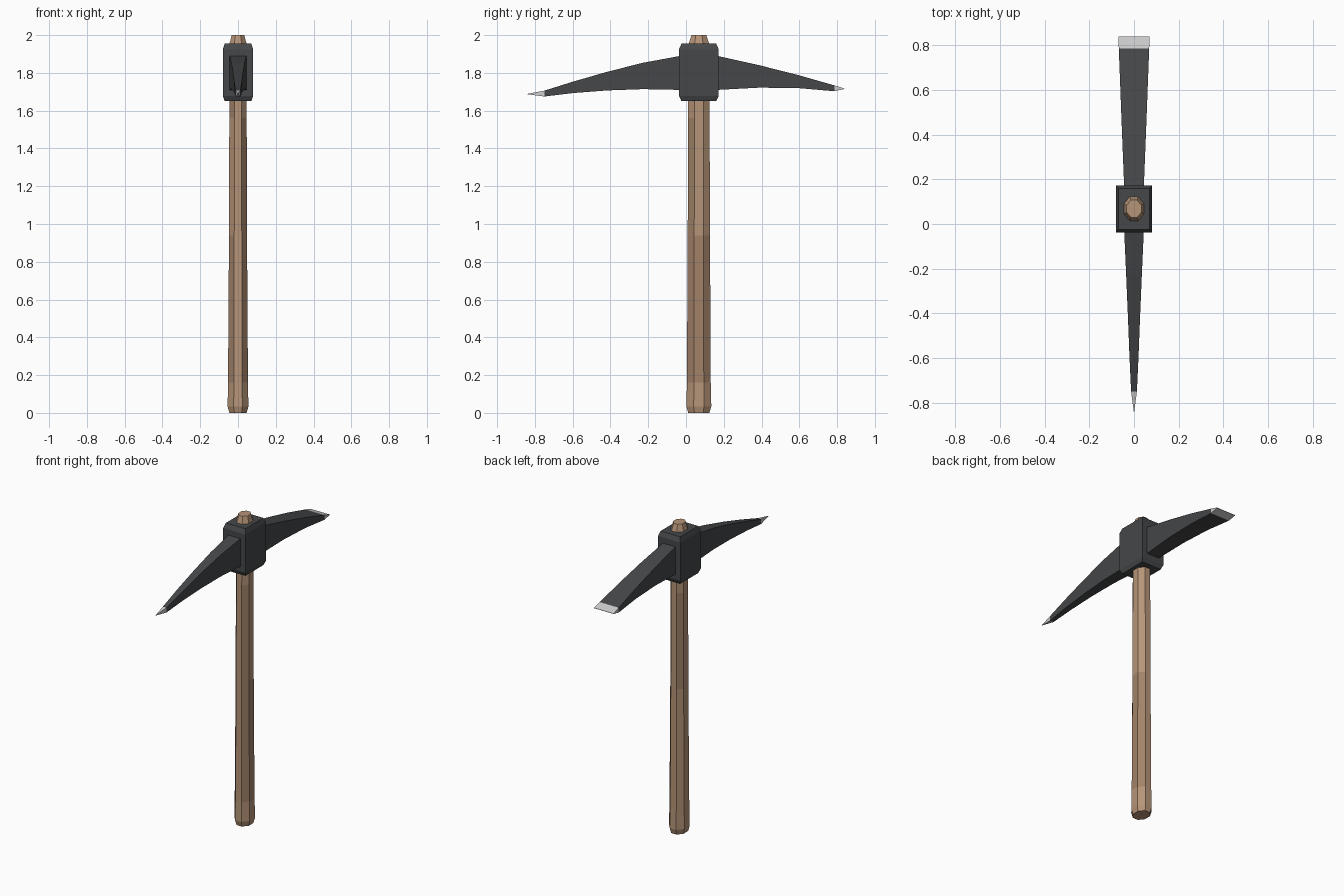
import bpy, math

if "Cube" in bpy.data.objects:
    bpy.data.objects.remove(bpy.data.objects["Cube"])


def material(name, r, g, b):
    m = bpy.data.materials.new(name)
    m.diffuse_color = (r, g, b, 1)
    m.use_nodes = True
    m.node_tree.nodes["Principled BSDF"].inputs["Base Color"].default_value = m.diffuse_color
    return m


wood = material("wood", 0.47, 0.30, 0.19)
wood_dark = material("wood_dark", 0.36, 0.225, 0.14)
iron = material("iron", 0.06, 0.063, 0.066)
edge = material("bright_edge", 0.72, 0.72, 0.74)


def loft(name, rings, mats, pick=lambda j, i: 0):
    """Skin rings of equal point count, cap both ends; pick gives material per face."""
    n = len(rings[0])
    verts = [p for ring in rings for p in ring]
    faces, ids = [], []
    for j in range(len(rings) - 1):
        for i in range(n):
            k = (i + 1) % n
            faces.append((j * n + i, j * n + k, (j + 1) * n + k, (j + 1) * n + i))
            ids.append(pick(j, i))
    faces.append(tuple(reversed(range(n))))
    ids.append(pick(0, 0))
    faces.append(tuple(range(len(verts) - n, len(verts))))
    ids.append(pick(len(rings) - 2, 0))
    mesh = bpy.data.meshes.new(name)
    mesh.from_pydata(verts, [], faces)
    for m in mats:
        mesh.materials.append(m)
    mesh.polygons.foreach_set("material_index", ids)
    # consistent outward normals
    import bmesh
    bm = bmesh.new()
    bm.from_mesh(mesh)
    bmesh.ops.recalc_face_normals(bm, faces=bm.faces)
    bm.to_mesh(mesh)
    bm.free()
    obj = bpy.data.objects.new(name, mesh)
    bpy.context.collection.objects.link(obj)
    return obj


CY = 0.068  # handle and socket centre in y


def octagon(z, hx, hy):
    c = math.cos(math.pi / 8)
    return [(hx / c * math.cos(a), CY + hy / c * math.sin(a), z)
            for a in (math.pi / 8 + i * math.pi / 4 for i in range(8))]


def rect(z, hx, hy):
    return [(-hx, CY - hy, z), (hx, CY - hy, z), (hx, CY + hy, z), (-hx, CY + hy, z)]


def section(y, z0, z1, hx):
    return [(-hx, y, z0), (hx, y, z0), (hx, y, z1), (-hx, y, z1)]


# Octagonal handle, flared at the foot, slightly varied wood tones
handle = [(0, 0.046, 0.056), (0.035, 0.055, 0.066), (0.16, 0.053, 0.063),
          (0.56, 0.050, 0.061), (0.94, 0.048, 0.059), (1.56, 0.046, 0.057),
          (1.955, 0.045, 0.054), (2.0, 0.033, 0.039)]
dark_rows = {7: (2, 3), 4: (2, 3, 5), 2: (4,), 0: (2, 3), 6: (2, 3, 4)}
loft("handle", [octagon(*r) for r in handle], [wood, wood_dark],
     lambda j, i: int(j in dark_rows.get(i, ())))

# Iron socket with chamfered top and bottom
loft("socket", [rect(1.65, 0.07, 0.092), rect(1.677, 0.08, 0.105),
                rect(1.925, 0.08, 0.105), rect(1.955, 0.07, 0.092)], [iron])

# Curved pick arm ending in a bright point
pick_arm = [(-0.03, 1.71, 1.89, 0.044), (-0.23, 1.714, 1.853, 0.035),
            (-0.42, 1.707, 1.805, 0.027), (-0.60, 1.693, 1.753, 0.020),
            (-0.75, 1.675, 1.706, 0.013), (-0.84, 1.687, 1.689, 0.001)]
loft("pick_arm", [section(*s) for s in pick_arm], [iron, edge], lambda j, i: int(j == 4))

# Curved adze arm widening to a bright chisel edge
adze_arm = [(0.165, 1.71, 1.89, 0.044), (0.39, 1.722, 1.84, 0.053),
            (0.60, 1.719, 1.787, 0.061), (0.785, 1.703, 1.734, 0.068),
            (0.84, 1.715, 1.717, 0.070)]
loft("adze_arm", [section(*s) for s in adze_arm], [iron, edge], lambda j, i: int(j == 3))
